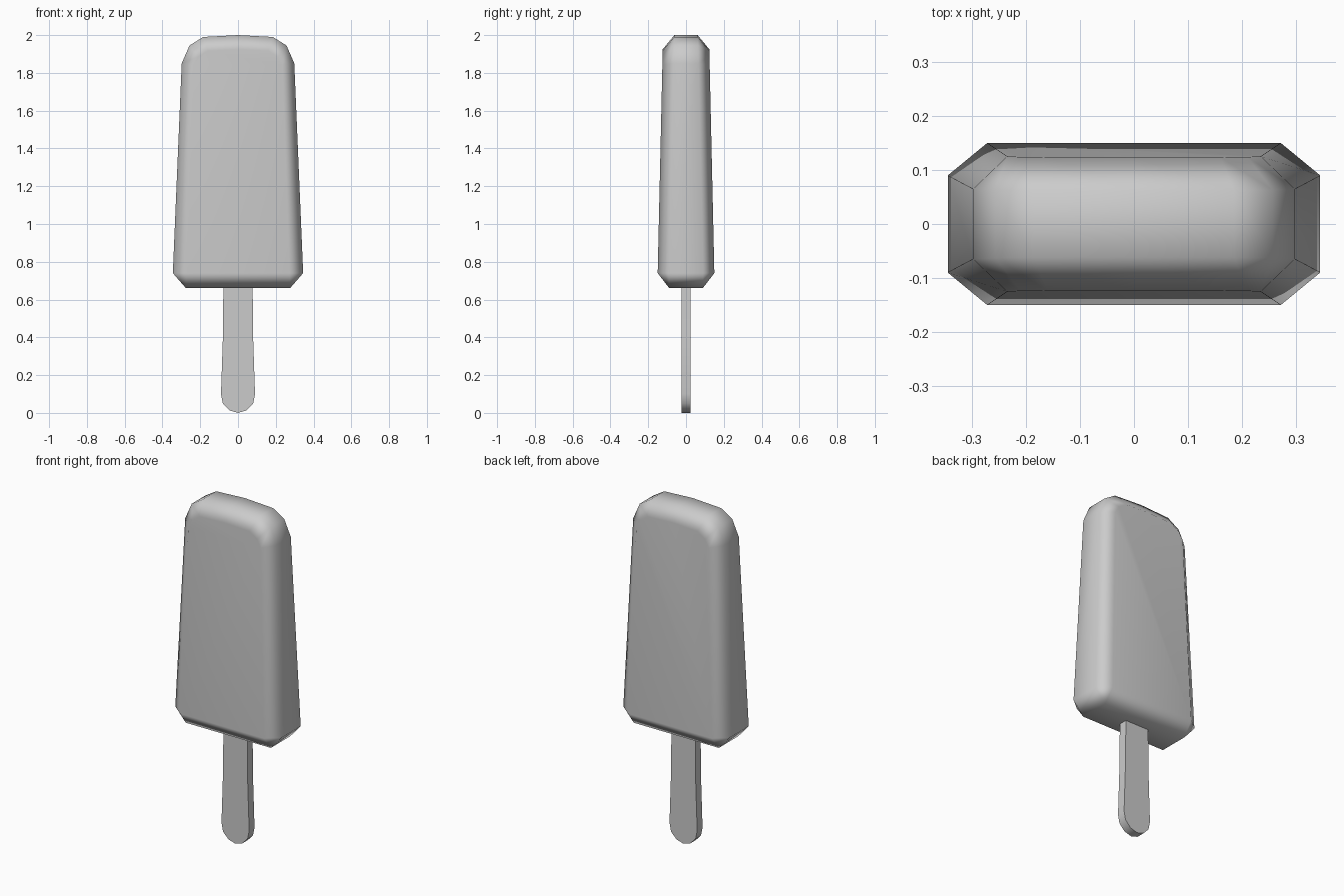
import bpy, bmesh, math

if "Cube" in bpy.data.objects:
    bpy.data.objects.remove(bpy.data.objects["Cube"])


def mirrored(half):
    """Close a right-hand (x, z) outline, listed bottom to top, across x = 0."""
    return half + [(-x, z) for x, z in reversed(half) if x > 0]


def loft(name, rings):
    """Skin equal-length rings of 3D points and cap both ends."""
    bm = bmesh.new()
    loops = [[bm.verts.new(p) for p in ring] for ring in rings]
    n = len(loops[0])
    for a, b in zip(loops, loops[1:]):
        for i in range(n):
            j = (i + 1) % n
            bm.faces.new((a[i], a[j], b[j], b[i]))
    bm.faces.new(loops[0])
    bm.faces.new(loops[-1])
    bmesh.ops.remove_doubles(bm, verts=bm.verts, dist=0.0005)
    bmesh.ops.recalc_face_normals(bm, faces=bm.faces)
    mesh = bpy.data.meshes.new(name)
    bm.to_mesh(mesh)
    bm.free()
    obj = bpy.data.objects.new(name, mesh)
    bpy.context.collection.objects.link(obj)
    return obj


def smooth(obj, degrees):
    bpy.ops.object.select_all(action='DESELECT')
    bpy.context.view_layer.objects.active = obj
    obj.select_set(True)
    bpy.ops.object.shade_smooth_by_angle(angle=math.radians(degrees))


# Ice body: tapered slab, outer side band bevelled into inset front and back faces
band = mirrored([(0.277, 0.662), (0.345, 0.74), (0.298, 1.85),
                 (0.257, 1.945), (0.185, 1.99), (0, 2.0)])
face = mirrored([(0.272, 0.74), (0.272, 0.74), (0.235, 1.84),
                 (0.21, 1.885), (0.16, 1.917), (0, 1.925)])


def layer(outline, depth, side):
    return [(x, side * (depth - 0.0225 * max(0, z - 0.74)), z) for x, z in outline]


body = loft("ice_body", [layer(face, 0.15, -1), layer(band, 0.09, -1),
                         layer(band, 0.09, 1), layer(face, 0.15, 1)])
smooth(body, 80)
weighted = body.modifiers.new("flat_faces", 'WEIGHTED_NORMAL')
weighted.keep_sharp = True

# Flat wooden stick with a rounded lower end, pushed a little into the body
stick_outline = mirrored([(0, 0), (0.045, 0.013), (0.08, 0.05), (0.09, 0.1),
                          (0.08, 0.4), (0.077, 0.72)])
stick = loft("stick", [[(x, y, z) for x, z in stick_outline] for y in (-0.025, 0.025)])
smooth(stick, 50)
